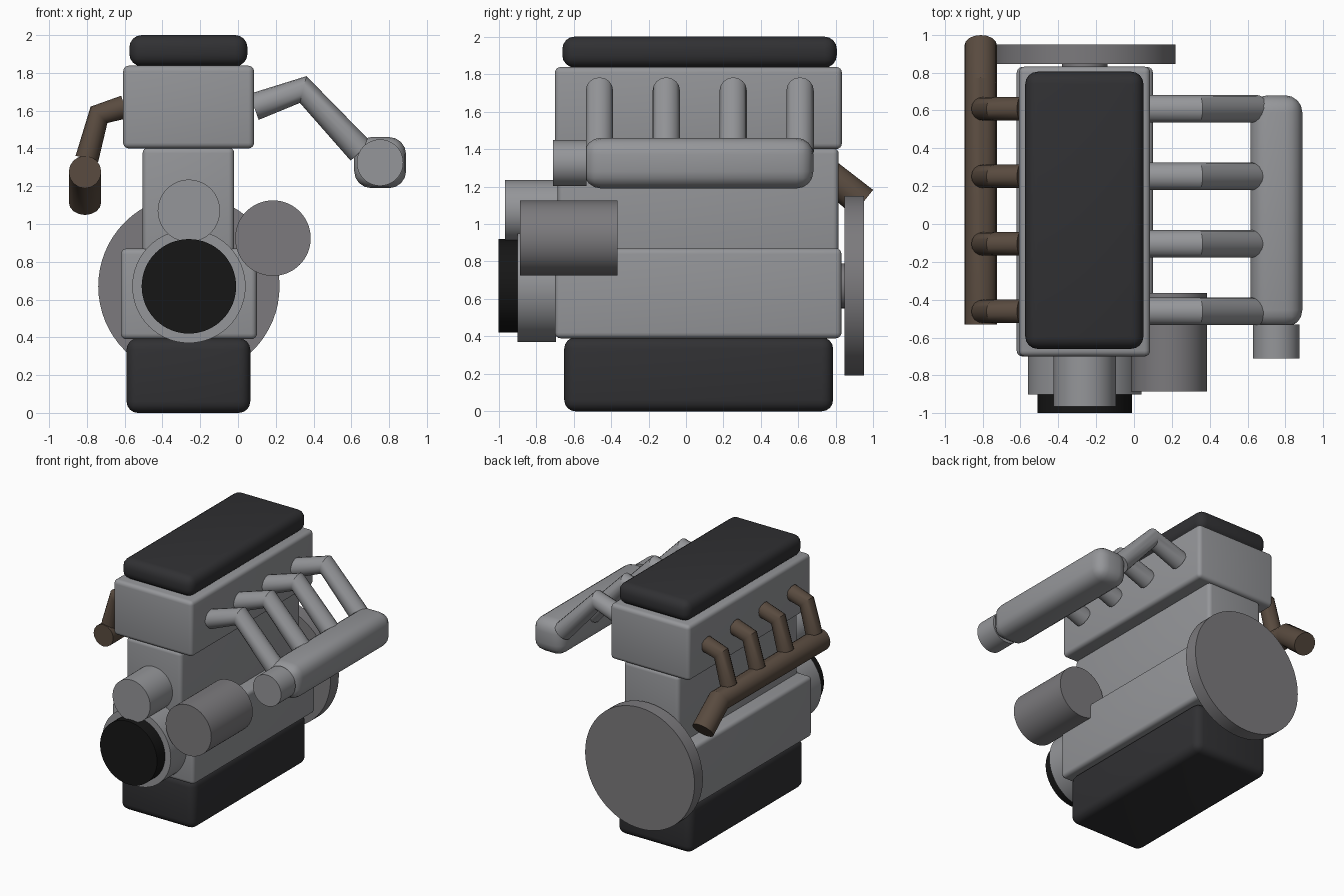
import bpy
from math import pi, radians

if "Cube" in bpy.data.objects:
    bpy.data.objects.remove(bpy.data.objects["Cube"])


def material(name, rgb):
    m = bpy.data.materials.new(name)
    m.diffuse_color = (*rgb, 1)
    m.use_nodes = True
    m.node_tree.nodes["Principled BSDF"].inputs["Base Color"].default_value = m.diffuse_color
    return m


DARK = material("dark_cover", (0.03, 0.03, 0.033))
BLACK = material("black_rubber", (0.008, 0.008, 0.008))
BROWN = material("brown_iron", (0.10, 0.07, 0.05))
STEEL = material("steel", (0.2, 0.195, 0.205))
ALLOY = material("alloy", (0.30, 0.305, 0.32))


def finish(ob, name, mat):
    ob.name = name
    ob.data.materials.clear()
    ob.data.materials.append(mat)
    bpy.ops.object.shade_smooth_by_angle(angle=radians(35))
    return ob


def box(name, x, y, z, bevel, mat=ALLOY, segments=4):
    """Rounded box from (min, max) ranges."""
    bpy.ops.mesh.primitive_cube_add(size=1, location=[sum(r) / 2 for r in (x, y, z)])
    ob = bpy.context.object
    ob.scale = [r[1] - r[0] for r in (x, y, z)]
    bpy.ops.object.transform_apply(location=False, rotation=False, scale=True)
    mod = ob.modifiers.new("bevel", 'BEVEL')
    mod.width, mod.segments = bevel, segments
    bpy.ops.object.modifier_apply(modifier=mod.name)
    return finish(ob, name, mat)


def disc(name, x, z, r, y, mat=ALLOY):
    """Cylinder lying along y."""
    bpy.ops.mesh.primitive_cylinder_add(vertices=64, radius=r, depth=y[1] - y[0],
                                        location=(x, sum(y) / 2, z), rotation=(pi / 2, 0, 0))
    return finish(bpy.context.object, name, mat)


def tube(name, points, r, mat):
    """Capped round pipe along a polyline."""
    cu = bpy.data.curves.new(name, 'CURVE')
    cu.dimensions = '3D'
    cu.bevel_depth, cu.bevel_resolution, cu.use_fill_caps = r, 6, True
    sp = cu.splines.new('POLY')
    sp.points.add(len(points) - 1)
    for p, co in zip(sp.points, points):
        p.co = (*co, 1)
    ob = bpy.data.objects.new(name, cu)
    bpy.context.collection.objects.link(ob)
    bpy.ops.object.select_all(action='DESELECT')
    ob.select_set(True)
    bpy.context.view_layer.objects.active = ob
    bpy.ops.object.convert(target='MESH')
    return finish(bpy.context.object, name, mat)


# Main block stack
box("oil_sump", (-0.59, 0.065), (-0.65, 0.785), (0, 0.395), 0.06, DARK)
box("crankcase", (-0.62, 0.10), (-0.70, 0.83), (0.39, 0.87), 0.03)
box("cylinder_block", (-0.505, -0.02), (-0.685, 0.815), (0.83, 1.405), 0.03)
box("cylinder_head", (-0.608, 0.085), (-0.70, 0.832), (1.40, 1.838), 0.03)
box("valve_cover", (-0.575, 0.05), (-0.66, 0.805), (1.835, 2.0), 0.065, DARK)

# Rotating parts and accessories
disc("flywheel", -0.26, 0.67, 0.48, (0.845, 0.95), STEEL)
disc("flywheel_hub", -0.26, 0.67, 0.12, (0.80, 0.86), STEEL)
disc("timing_cover", -0.26, 0.67, 0.30, (-0.90, -0.695))
disc("crank_pulley", -0.26, 0.67, 0.25, (-1.0, -0.895), BLACK)
disc("water_pump", -0.26, 1.07, 0.165, (-0.965, -0.68))
disc("alternator", 0.185, 0.925, 0.20, (-0.885, -0.365), STEEL)

# Intake plenum and throttle
box("intake_plenum", (0.615, 0.89), (-0.545, 0.68), (1.19, 1.46), 0.09, ALLOY)
disc("throttle_body", 0.752, 1.325, 0.123, (-0.71, -0.53))

# Intake and exhaust runners, one pair per cylinder
for i in range(4):
    y = -0.462 + i * 0.357
    tube(f"intake_runner_{i + 1}",
         [(0.085, y, 1.62), (0.345, y, 1.712), (0.65, y, 1.385)], 0.073, ALLOY)
    tube(f"exhaust_runner_{i + 1}",
         [(-0.60, y, 1.62), (-0.736, y, 1.578), (-0.80, y, 1.345)], 0.062, BROWN)

# Exhaust collector with downturned outlet
tube("exhaust_collector",
     [(-0.81, -0.53, 1.275), (-0.81, 0.745, 1.275), (-0.81, 0.945, 1.115)], 0.086, BROWN)
